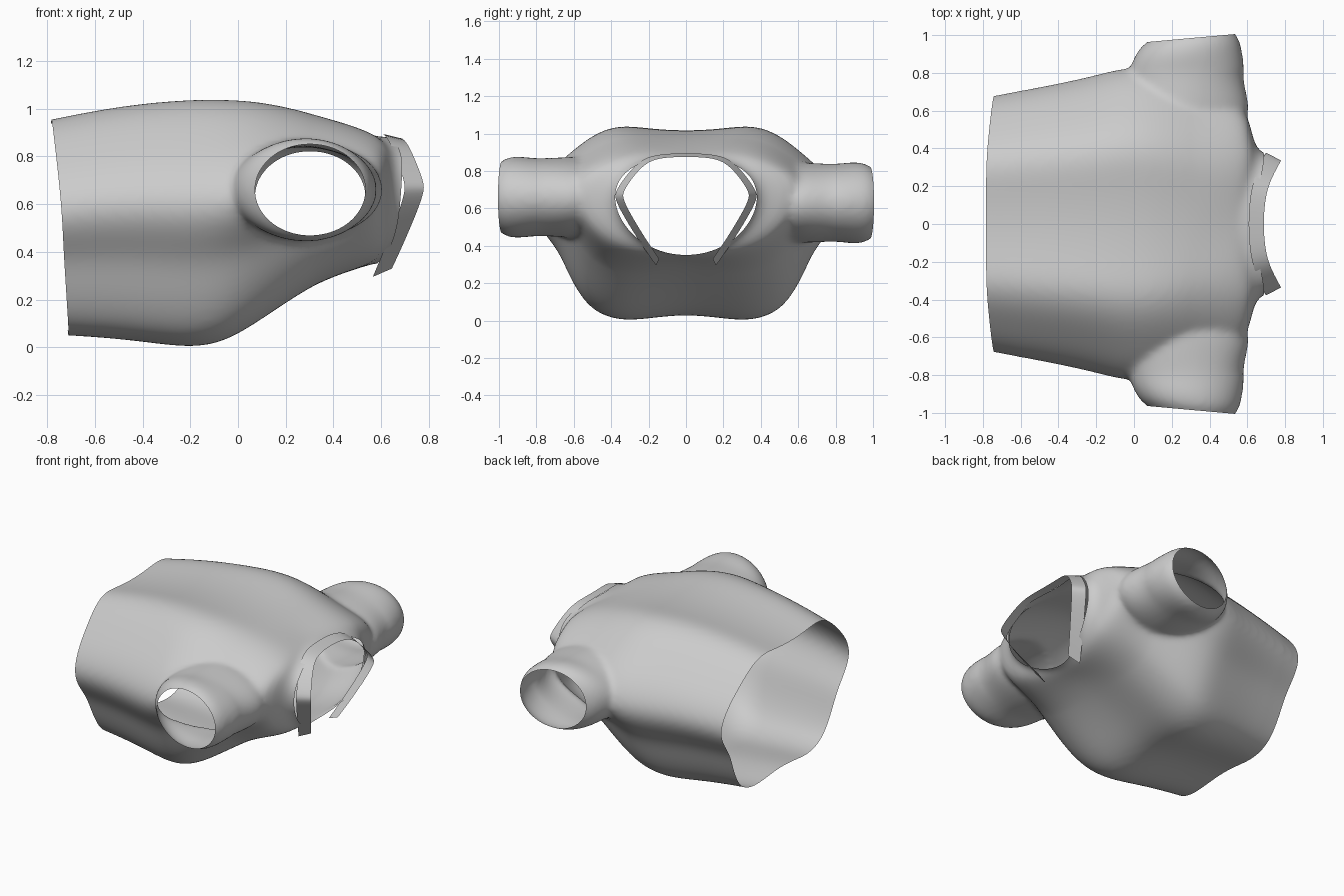
import bpy
import bmesh
import math
from mathutils import Vector

cube = bpy.data.objects.get("Cube")
if cube:
    bpy.data.objects.remove(cube)


def loft(bm, rings):
    """Closed skin through a list of equal-length point rings."""
    loops = [[bm.verts.new(p) for p in ring] for ring in rings]
    n = len(loops[0])
    for a, b in zip(loops, loops[1:]):
        for i in range(n):
            j = (i + 1) % n
            bm.faces.new((a[i], a[j], b[j], b[i]))
    bm.faces.new(loops[0])
    bm.faces.new(loops[-1])


def make_object(name, bm):
    mesh = bpy.data.meshes.new(name)
    bmesh.ops.recalc_face_normals(bm, faces=bm.faces)
    bm.to_mesh(mesh)
    bm.free()
    obj = bpy.data.objects.new(name, mesh)
    bpy.context.collection.objects.link(obj)
    bpy.ops.object.select_all(action='DESELECT')
    obj.select_set(True)
    bpy.context.view_layer.objects.active = obj
    return obj


def apply_modifiers(obj):
    for name in [m.name for m in obj.modifiers]:
        bpy.ops.object.modifier_apply(modifier=name)


def smoothstep(t):
    t = min(max(t, 0), 1)
    return t * t * (3 - 2 * t)


# Half cross-section of the torso: (width fraction, height fraction), top to bottom
SECTION = [(0, .975), (.22, .985), (.4, 1.005), (.52, .985), (.64, .93), (.78, .83),
           (.92, .72), (1.01, .58), (.94, .46), (.83, .36), (.77, .25), (.71, .15),
           (.62, .05), (.48, .005), (.35, 0), (.2, .015), (0, .03)]

# Torso stations: x, half width, bottom, top, blend towards the round neck section
STATIONS = [(-1.1, .66, .06, .9, 0), (-.9, .67, .055, .93, 0),
            (-.75, .69, .05, .965, 0), (-.45, .745, .03, 1.02, 0),
            (-.2, .8, -.01, 1.04, 0), (-.05, .845, .02, 1.04, 0),
            (.1, .83, .115, 1.03, 0), (.27, .76, .225, .995, .15),
            (.4, .7, .29, .955, .3), (.49, .65, .32, .92, .6),
            (.535, .58, .335, .9, .9), (.555, .45, .345, .89, 1),
            (.58, .385, .35, .885, 1), (.64, .365, .35, .88, 1),
            (.75, .36, .35, .88, 1), (.9, .36, .35, .88, 1)]


def torso_ring(x, width, low, high, blend):
    half = []
    for i, (u, v) in enumerate(SECTION):
        a = math.pi * (.5 - i / (len(SECTION) - 1))
        ru, rv = math.cos(a), .5 + .5 * math.sin(a) + .1 * math.cos(a) ** 2
        u, v = u + (ru - u) * blend, v + (rv - v) * blend
        half.append((u * width, low + v * (high - low)))
    points = half + [(-y, z) for y, z in half[-2:0:-1]]
    return [(x, y, z) for y, z in points]


# Sleeve stations: distance from centre, x centre, x radius, z radius
SLEEVE = [(.4, .25, .24, .22), (.68, .26, .305, .215), (.8, .28, .31, .205),
          (.88, .28, .295, .22), (.95, .29, .27, .217), (.985, .3, .235, .195),
          (1.01, .31, .205, .17), (1.1, .31, .18, .15), (1.2, .31, .17, .14)]


def sleeve_rings(side, height):
    rings = []
    for d, cx, rx, rz in SLEEVE:
        ring = []
        for k in range(32):
            a = math.tau * k / 32
            dx = rx * math.cos(a)
            ring.append((cx + dx, side * (d + .1 * dx * (d > .8)),
                         height + rz * math.sin(a)))
        rings.append(ring)
    return rings


# Shirt body: torso and sleeves fused and softened into one cloth skin
bm = bmesh.new()
loft(bm, [torso_ring(*s) for s in STATIONS])
loft(bm, sleeve_rings(-1, .66))
loft(bm, sleeve_rings(1, .63))
body = make_object("shirt_body", bm)
body.modifiers.new("round", 'SUBSURF').levels = 2
remesh = body.modifiers.new("fuse", 'REMESH')
remesh.mode = 'VOXEL'
remesh.voxel_size = .016
soften = body.modifiers.new("soften", 'SMOOTH')
soften.factor = .5
soften.iterations = 14
apply_modifiers(body)

# Open the waist, neck and cuffs with slanted cuts
CUTS = [((-.785, 0, .96), (-1, 0, -.08)), ((.62, 0, .88), (1, 0, -.07)),
        ((.31, .985, .63), (-.09, 1, 0)), ((.31, -.985, .66), (-.09, -1, 0))]
bm = bmesh.new()
bm.from_mesh(body.data)
for point, normal in CUTS:
    bmesh.ops.bisect_plane(bm, geom=bm.verts[:] + bm.edges[:] + bm.faces[:],
                           plane_co=Vector(point), plane_no=Vector(normal),
                           clear_outer=True)

# Draw the shoulders and neck sides up to the collar and curve the waist hem
for v in bm.verts:
    x, y = v.co.x, abs(v.co.y)
    rise = smoothstep(y / .4) * (1 - smoothstep((y - .55) / .25))
    v.co.x += .08 * rise * smoothstep((x - .3) / .3)
    if x < -.6:
        v.co.x += .03 * y * y * (-.6 - x) / .15
bm.to_mesh(body.data)
bm.free()
bpy.ops.object.shade_smooth()

# Collar: an open band, wider at its base than at its free edge
BASE = [(.605, 0, .895), (.612, .13, .892), (.632, .23, .87), (.665, .31, .79),
        (.7, .38, .69), (.7, .38, .65), (.672, .335, .56), (.61, .235, .4),
        (.565, .16, .295)]
bm = bmesh.new()
pairs = []
for x, y, z in BASE:
    tip = (x + .08, y * .89, .68 + (z - .68) * .91)
    pairs.append((bm.verts.new((x, y, z)), bm.verts.new(tip)))
for (a, b), (c, d) in zip(pairs, pairs[1:]):
    bm.faces.new((a, b, d, c))
collar = make_object("collar", bm)
mirror = collar.modifiers.new("both_sides", 'MIRROR')
mirror.use_axis = (False, True, False)
curve = collar.modifiers.new("curve", 'SUBSURF')
curve.levels = 2
curve.boundary_smooth = 'PRESERVE_CORNERS'
apply_modifiers(collar)
bpy.ops.object.shade_smooth_by_angle(angle=math.radians(35))
